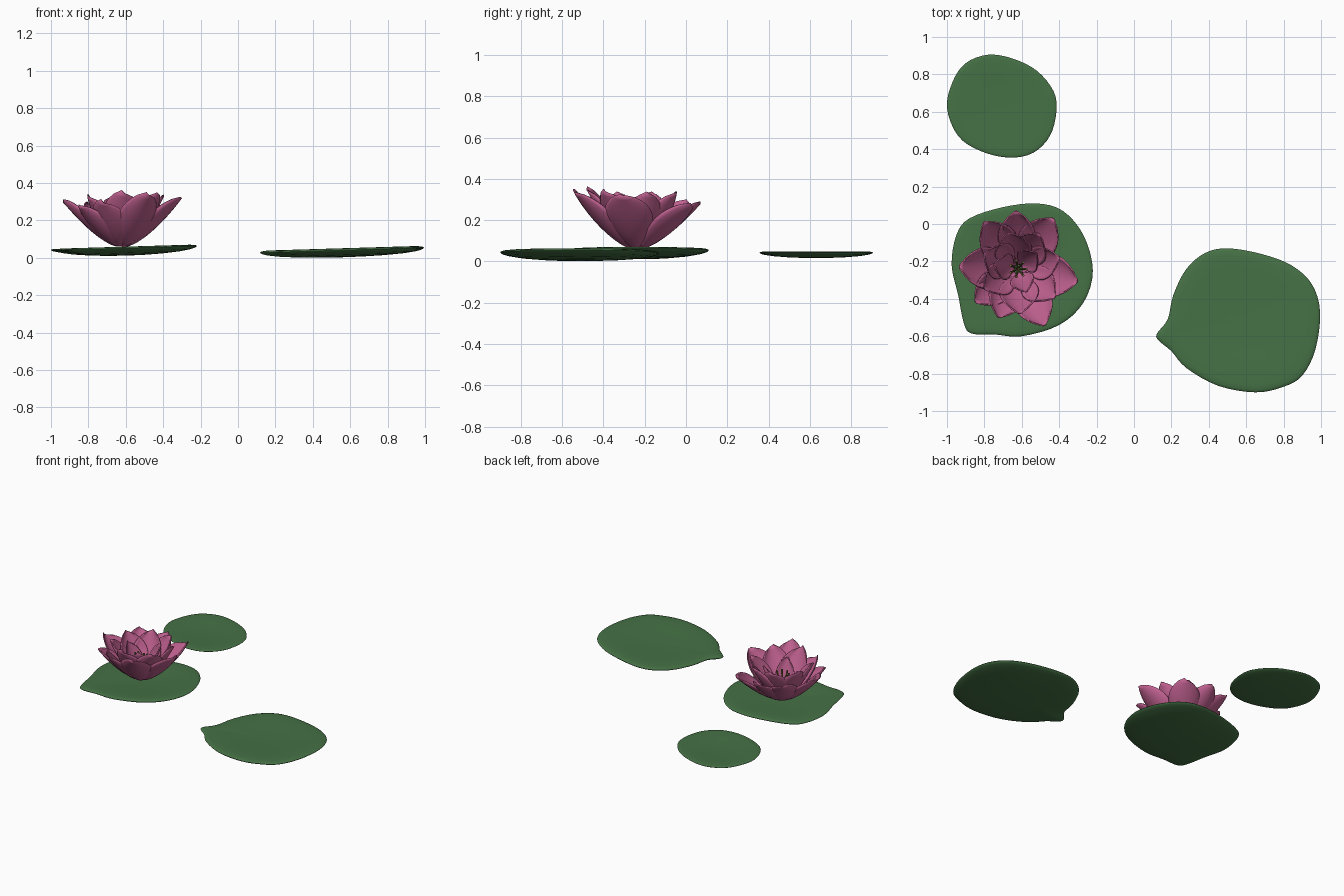
import bpy, bmesh, math, random
from mathutils import Vector

random.seed(4)
default_cube = bpy.data.objects.get("Cube")
if default_cube:
    bpy.data.objects.remove(default_cube, do_unlink=True)


def make_material(name, color):
    mat = bpy.data.materials.new(name)
    mat.use_nodes = True
    mat.diffuse_color = (*color, 1)
    mat.node_tree.nodes["Principled BSDF"].inputs["Base Color"].default_value = (*color, 1)
    return mat


leaf_green = make_material("leaf green", (0.06, 0.165, 0.06))
petal_pink = make_material("petal pink", (0.53, 0.12, 0.28))
stamen_olive = make_material("stamen olive", (0.2, 0.17, 0.05))


def finish(name, bm, mat, angle=60):
    bmesh.ops.recalc_face_normals(bm, faces=bm.faces)
    mesh = bpy.data.meshes.new(name)
    bm.to_mesh(mesh)
    bm.free()
    mesh.materials.append(mat)
    obj = bpy.data.objects.new(name, mesh)
    bpy.context.collection.objects.link(obj)
    bpy.ops.object.select_all(action="DESELECT")
    obj.select_set(True)
    bpy.context.view_layer.objects.active = obj
    bpy.ops.object.shade_smooth_by_angle(angle=math.radians(angle))
    return obj


def smooth_loop(points, steps=4):
    """Closed Catmull-Rom curve through the points."""
    pts = [Vector(p) for p in points]
    out = []
    for i in range(len(pts)):
        a, b, c, d = (pts[(i + k) % len(pts)] for k in (-1, 0, 1, 2))
        for j in range(steps):
            t = j / steps
            out.append(b + (c - a) * t / 2 + (a * 2 - b * 5 + c * 4 - d) * t**2 / 2
                       + (b * 3 - a - c * 3 + d) * t**3 / 2)
    return out


def lily_pad(name, points, low, lift, half, slope):
    """Thin dished lens with a rounded rim."""
    rim = smooth_loop(points)
    xs, ys = [p.x for p in rim], [p.y for p in rim]
    center = Vector(((min(xs) + max(xs)) / 2, (min(ys) + max(ys)) / 2))
    bm = bmesh.new()

    def vert(p, s, side):
        q = center.lerp(p, s)
        z = low + lift * s**2 + slope * (q.x - center.x)
        z += side * half * math.sqrt(max(0, 1 - s**6))
        return bm.verts.new((q.x, q.y, z))

    edge = [vert(p, 1, 0) for p in rim]
    n = len(rim)
    for side in (1, -1):
        rings = [edge] + [[vert(p, s, side) for p in rim]
                          for s in (0.99, 0.96, 0.9, 0.75, 0.5, 0.25)]
        hub = vert(center, 0, side)
        for outer, inner in zip(rings, rings[1:]):
            for i in range(n):
                j = (i + 1) % n
                bm.faces.new((outer[i], outer[j], inner[j], inner[i]))
        for i in range(n):
            bm.faces.new((rings[-1][i], rings[-1][(i + 1) % n], hub))
    return finish(name, bm, leaf_green)


# Floating pads
lily_pad("flower_pad", [
    (-.52, .11), (-.38, .07), (-.27, -.06), (-.22, -.25), (-.27, -.42), (-.4, -.54),
    (-.6, -.6), (-.75, -.59), (-.87, -.585), (-.91, -.53), (-.94, -.38),
    (-.975, -.22), (-.95, -.06), (-.88, .03), (-.7, .09)], .03, .022, .018, .03)
lily_pad("large_pad", [
    (.12, -.59), (.18, -.51), (.21, -.38), (.28, -.24), (.38, -.155), (.5, -.13),
    (.68, -.16), (.84, -.22), (.95, -.32), (.995, -.47), (.97, -.67), (.9, -.81),
    (.8, -.87), (.65, -.9), (.45, -.865), (.28, -.77), (.2, -.68), (.14, -.63)],
    .023, .018, .02, .03)
lily_pad("small_pad", [
    (-1, .62), (-.97, .76), (-.9, .86), (-.78, .905), (-.65, .885), (-.52, .82),
    (-.43, .71), (-.415, .6), (-.45, .47), (-.54, .38), (-.67, .355),
    (-.82, .39), (-.94, .47)], .028, .014, .012, 0)

# Flower
flower = Vector((-.62, -.24, .062))


def petal(name, degrees, reach, height, width, rows=14, cols=10):
    """Cupped petal rising outward from the flower base."""
    a = math.radians(degrees)
    outward = Vector((math.cos(a), math.sin(a), 0))
    across = Vector((-math.sin(a), math.cos(a), 0))
    up = Vector((0, 0, 1))
    twist = random.uniform(-.012, .012)

    def spine(t):
        return outward * (.02 + (reach - .02) * t**.85) + up * height * t**1.25

    bm = bmesh.new()
    grid = []
    for i in range(rows + 1):
        t = .01 + .985 * i / rows
        tangent = (spine(t + .005) - spine(t - .005)).normalized()
        inward = across.cross(tangent)
        if inward.dot(up - outward) < 0:
            inward.negate()
        w = width * max(.12 * (1 - t), math.sin(math.pi * t**1.25)**.62)
        row = []
        for j in range(cols + 1):
            v = 2 * j / cols - 1
            bend = 1.05 * v
            p = spine(t) + across * w * math.sin(bend) * 1.15
            p += inward * w * (1 - math.cos(bend)) * .9 + up * twist * v * t
            row.append(bm.verts.new(flower + p))
        grid.append(row)
    for r0, r1 in zip(grid, grid[1:]):
        for j in range(cols):
            bm.faces.new((r0[j], r0[j + 1], r1[j + 1], r1[j]))
    obj = finish(name, bm, petal_pink)
    solid = obj.modifiers.new("thickness", "SOLIDIFY")
    solid.thickness = .007
    solid.offset = 0


# Petal rings: angle, reach, height, half width
rings = {
    "outer_petal": [(92, .31, .22, .1), (55, .33, .21, .105), (-12, .325, .26, .115),
                    (-65, .335, .28, .105), (-112, .28, .24, .1), (-142, .29, .22, .09),
                    (178, .315, .24, .11), (126, .31, .23, .1)],
    "middle_petal": [(155, .2, .27, .1), (105, .2, .27, .1), (60, .22, .27, .1),
                     (15, .23, .27, .09), (-38, .25, .28, .1), (-88, .24, .29, .105),
                     (-150, .21, .27, .09)],
    "inner_petal": [(40, .13, .24, .07), (-70, .13, .24, .065), (170, .13, .23, .07)],
}
for label, petals in rings.items():
    for k, values in enumerate(petals):
        petal(f"{label}_{k + 1}", *values)

# Stamens
for k in range(7):
    a = math.tau * k / 7
    lean = Vector((math.cos(a) * .045, math.sin(a) * .045, random.uniform(.15, .2)))
    bm = bmesh.new()
    bmesh.ops.create_cone(bm, cap_ends=True, segments=8, radius1=.004,
                          radius2=.006, depth=lean.length)
    bmesh.ops.rotate(bm, verts=bm.verts, matrix=lean.to_track_quat("Z", "Y").to_matrix())
    bmesh.ops.translate(bm, verts=bm.verts, vec=flower + lean / 2)
    finish(f"stamen_{k + 1}", bm, stamen_olive, 40)
